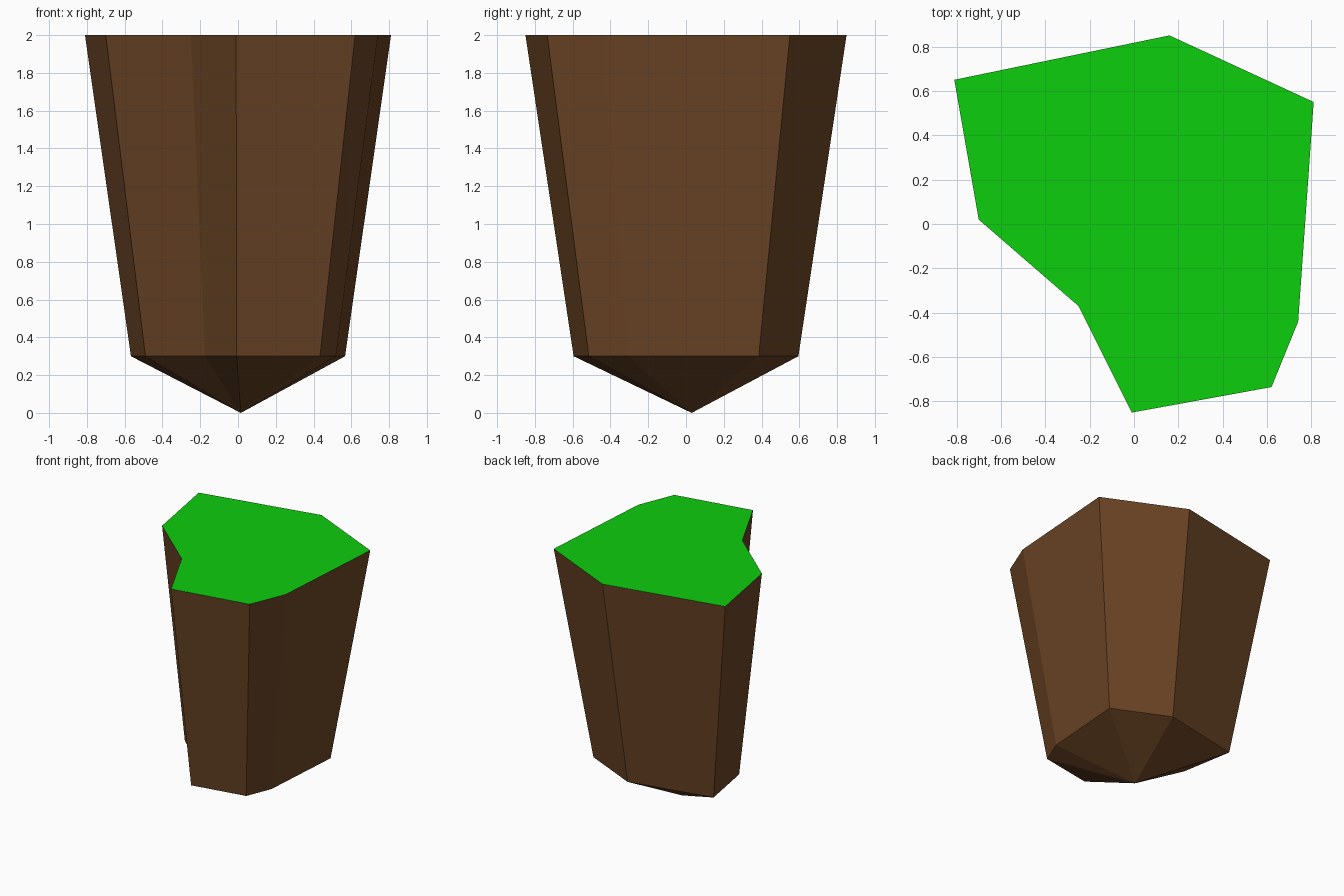
import bpy
import bmesh

cube = bpy.data.objects.get("Cube")
if cube:
    bpy.data.objects.remove(cube, do_unlink=True)


def make_material(name, colour):
    mat = bpy.data.materials.new(name)
    mat.use_nodes = True
    mat.diffuse_color = colour
    bsdf = next(n for n in mat.node_tree.nodes if n.type == 'BSDF_PRINCIPLED')
    bsdf.inputs["Base Color"].default_value = colour
    return mat


# Irregular outline of the top, counter-clockwise from above
OUTLINE = [(-0.81, 0.65), (-0.70, 0.02), (-0.25, -0.37), (-0.01, -0.85),
           (0.62, -0.735), (0.74, -0.44), (0.81, 0.55), (0.16, 0.85)]
TOP, SHOULDER, TAPER = 2.0, 0.3, 0.7

bm = bmesh.new()


def ring(scale, z):
    return [bm.verts.new((x * scale, y * scale, z)) for x, y in OUTLINE]


upper = ring(1.0, TOP)
lower = ring(TAPER, SHOULDER)
tip = bm.verts.new((0.015, 0.03, 0))

# Flat grass cap
bm.faces.new(upper)

# Tapering earth walls and the point underneath
for i in range(len(OUTLINE)):
    j = (i + 1) % len(OUTLINE)
    bm.faces.new((upper[i], lower[i], lower[j], upper[j]))
    bm.faces.new((lower[i], tip, lower[j]))

bm.normal_update()
for face in bm.faces:
    face.material_index = 1 if face.normal.z > 0.9 else 0

mesh = bpy.data.meshes.new("floating_ground_block")
bm.to_mesh(mesh)
bm.free()
mesh.materials.append(make_material("earth brown", (0.15, 0.06, 0.019, 1)))
mesh.materials.append(make_material("grass green", (0.004, 0.62, 0.004, 1)))

block = bpy.data.objects.new("floating_ground_block", mesh)
bpy.context.collection.objects.link(block)
